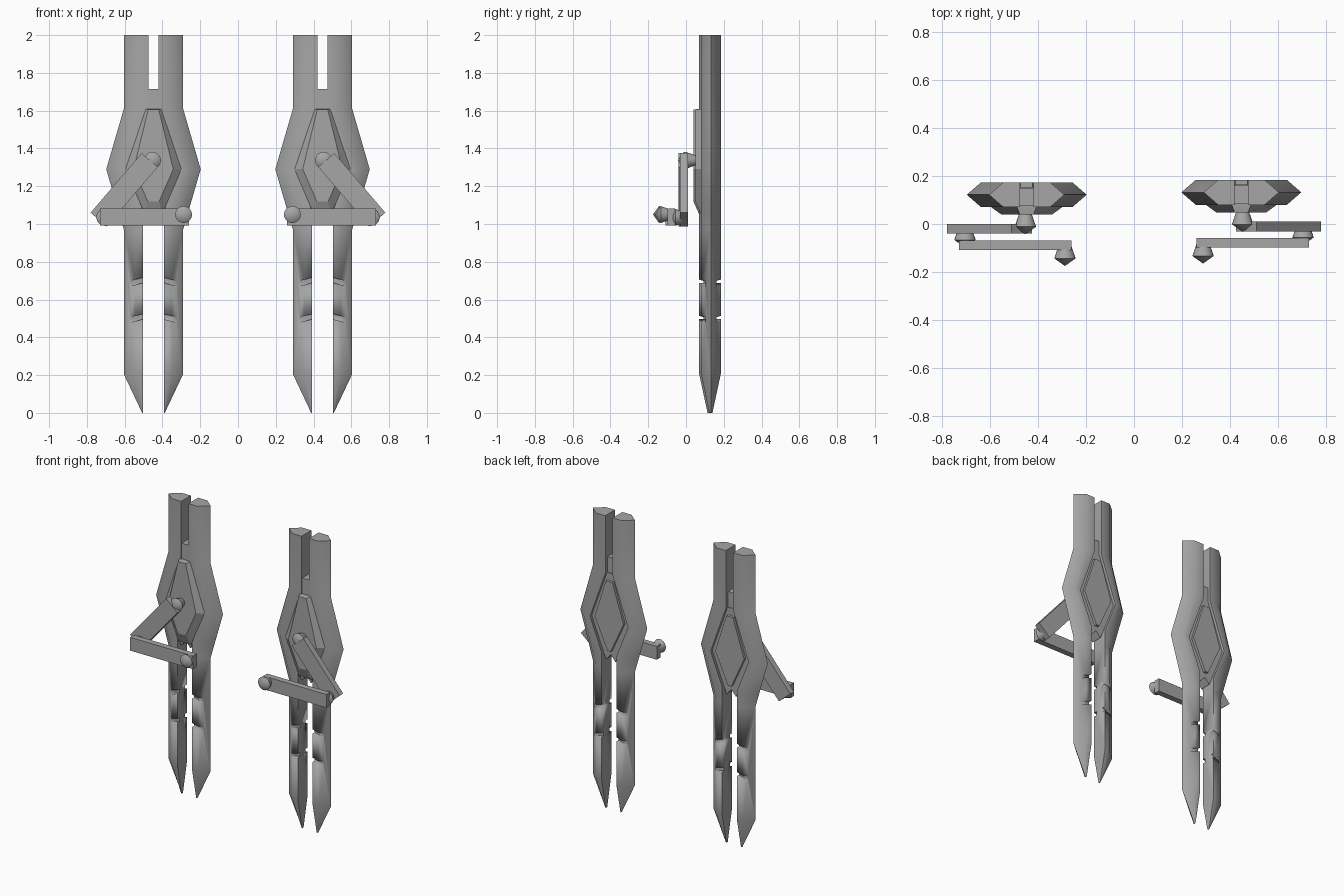
import bpy, bmesh, math
from mathutils import Matrix, Vector

if "Cube" in bpy.data.objects:
    bpy.data.objects.remove(bpy.data.objects["Cube"])

grey = bpy.data.materials.new("mid_grey")
grey.diffuse_color = (0.38, 0.38, 0.38, 1)
grey.use_nodes = True
grey.node_tree.nodes["Principled BSDF"].inputs["Base Color"].default_value = grey.diffuse_color


def make(name, bm, angle=45):
    """Turn a bmesh into a named grey object."""
    bmesh.ops.recalc_face_normals(bm, faces=bm.faces)
    me = bpy.data.meshes.new(name)
    bm.to_mesh(me)
    bm.free()
    ob = bpy.data.objects.new(name, me)
    bpy.context.collection.objects.link(ob)
    me.materials.append(grey)
    bpy.ops.object.select_all(action='DESELECT')
    ob.select_set(True)
    bpy.context.view_layer.objects.active = ob
    bpy.ops.object.shade_smooth_by_angle(angle=math.radians(angle))
    return ob


def loft(name, rings, angle=45):
    """Skin a list of equal-length rings and cap both ends."""
    bm = bmesh.new()
    vs = [[bm.verts.new(p) for p in r] for r in rings]
    n = len(rings[0])
    for a, b in zip(vs, vs[1:]):
        for i in range(n):
            j = (i + 1) % n
            bm.faces.new((a[i], a[j], b[j], b[i]))
    bm.faces.new(vs[0])
    bm.faces.new(vs[-1])
    return make(name, bm, angle)


def add_box(bm, center, size, tilt=0):
    """Box turned about the y axis."""
    m = (Matrix.Translation(center) @ Matrix.Rotation(tilt, 4, 'Y')
         @ Matrix.Diagonal((*size, 1)))
    bmesh.ops.create_cube(bm, size=1, matrix=m)


def box(name, center, size, tilt=0):
    bm = bmesh.new()
    add_box(bm, center, size, tilt)
    return make(name, bm, 30)


def joint(name, center, r=0.046, seg=20):
    """Knob with a five-sided profile, turned around the y axis."""
    bm = bmesh.new()
    c = Vector(center)

    def circle(k, h):
        return [bm.verts.new(c + Vector((k * r * math.cos(t), h * r, k * r * math.sin(t))))
                for t in (2 * math.pi * i / seg for i in range(seg))]
    wide, back = circle(0.97, -0.31), circle(0.59, 0.81)
    pole = bm.verts.new(c + Vector((0, -r, 0)))
    for i in range(seg):
        j = (i + 1) % seg
        bm.faces.new((pole, wide[i], wide[j]))
        bm.faces.new((wide[i], back[i], back[j], wide[j]))
    bm.faces.new(back)
    return make(name, bm, 60)


# Rail stations: height, inner edge, outer edge, bevel width, half thickness
RAIL = [(0.0, 0.055, 0.060, 0.003, 0.008), (0.205, 0.055, 0.157, 0.06, 0.052),
        (0.97, 0.055, 0.157, 0.06, 0.052), (1.07, 0.055, 0.186, 0.06, 0.052),
        (1.29, 0.142, 0.250, 0.06, 0.052), (1.61, 0.0275, 0.157, 0.06, 0.052),
        (2.0, 0.0275, 0.157, 0.06, 0.052)]
# Half outlines of the centre plates, from top to bottom
CORE = [(0.04, 1.61), (0.146, 1.29), (0.056, 1.07), (0.035, 1.02), (0, 1.06)]
FRONT_BASE = [(0.04, 1.61), (0.148, 1.29), (0.045, 1.05)]
FRONT_FACE = [(0.028, 1.605), (0.105, 1.29), (0.03, 1.12)]
BACK_BASE = [(0.025, 1.56), (0.108, 1.30), (0.012, 1.09)]


def unit(tag, side):
    cx, dy = side * 0.4475, side * 0.005
    ym = 0.127 + dy

    # Twin rails with slanted slots on front and back
    for name, s in (("outer_rail", side), ("inner_rail", -side)):
        rings = []
        for z, a, b, bev, h in RAIL:
            m = b - bev
            prof = [(a, h), (m, h), (b, 0), (m, -h), (a, -h)]
            rings.append([(cx + s * u, ym + y, z) for u, y in prof])
        rail = loft(f"{tag}_{name}", rings)
        bm = bmesh.new()
        for z in (0.695, 0.503):
            for f in (-1, 1):
                add_box(bm, (cx + s * 0.083, ym + f * 0.055, z),
                        (0.09, 0.05, 0.027), s * 0.25)
        cutter = make("slot_cutter", bm)
        cutter.hide_render = True
        bpy.context.view_layer.objects.active = rail
        mod = rail.modifiers.new("slots", 'BOOLEAN')
        mod.operation, mod.object, mod.solver = 'DIFFERENCE', cutter, 'EXACT'
        bpy.ops.object.modifier_apply(modifier=mod.name)
        bpy.data.objects.remove(cutter)

    # Centre plates
    def outline(half, y):
        mirror = [(-u, z) for u, z in reversed(half) if u > 0]
        return [(cx + u, y + dy, z) for u, z in half + mirror]
    loft(f"{tag}_core_plate", [outline(CORE, 0.085), outline(CORE, 0.16)], 20)
    loft(f"{tag}_front_plate", [outline(FRONT_FACE, 0.044),
                                outline(FRONT_BASE, 0.075),
                                outline(FRONT_BASE, 0.10)], 15)
    loft(f"{tag}_back_panel", [outline(BACK_BASE, 0.15), outline(BACK_BASE, 0.178)], 20)
    box(f"{tag}_bridge", (cx, 0.118 + dy, 1.645), (0.062, 0.075, 0.14))

    # Folding arm and its joints
    joint(f"{tag}_shoulder_joint", (side * 0.453, 0.008 + dy, 1.337))
    box(f"{tag}_upper_arm", (side * 0.6025, -0.0155 + dy, 1.181),
        (0.112, 0.04, 0.415), side * math.atan2(-0.27, 0.315))
    joint(f"{tag}_elbow_joint", (side * 0.705, -0.047 + dy, 1.035))
    box(f"{tag}_forearm", (side * 0.495, -0.084 + dy, 1.036), (0.47, 0.04, 0.09))
    joint(f"{tag}_hand_joint", (side * 0.288, -0.124 + dy, 1.05))


unit("left", -1)
unit("right", 1)
